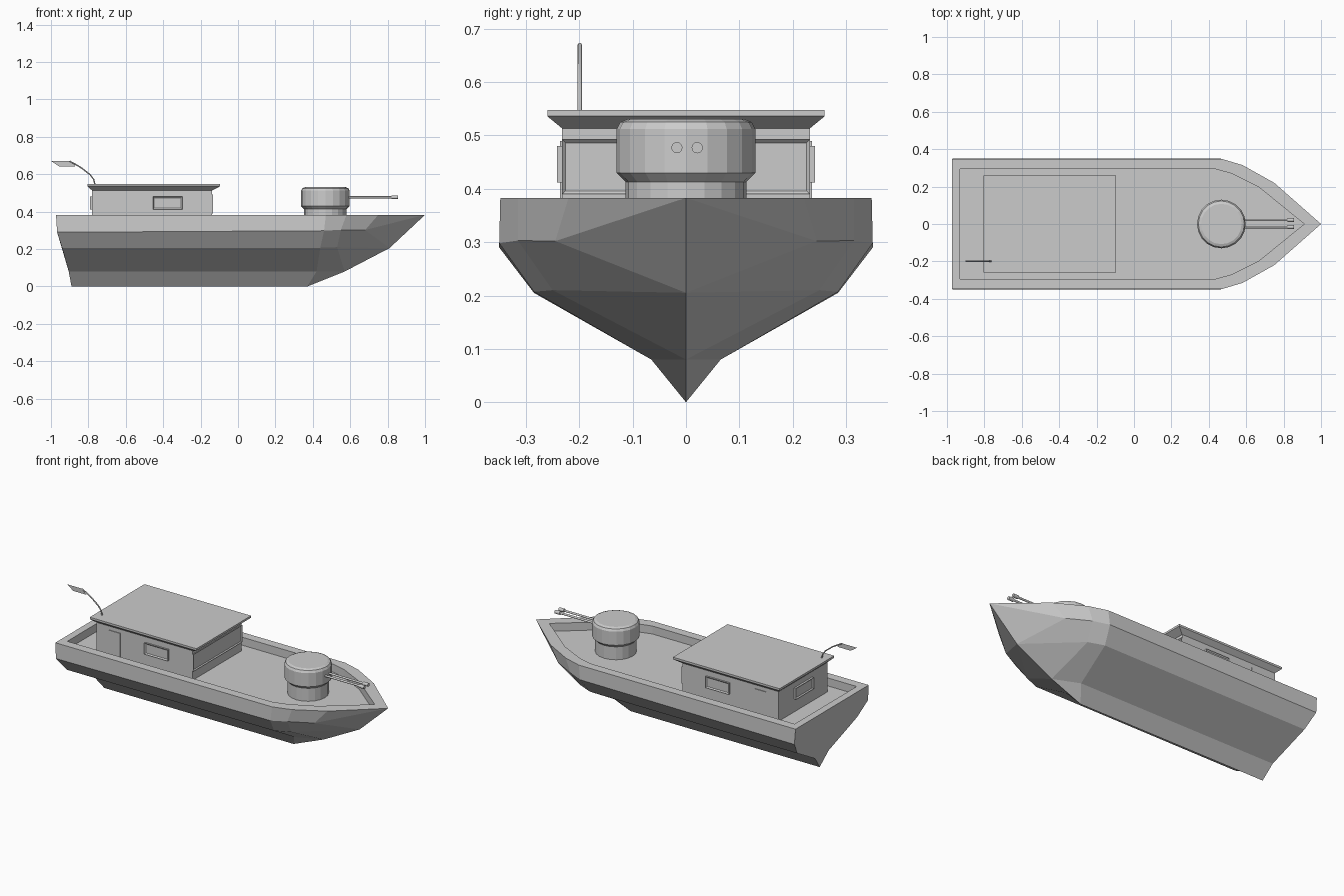
import bpy, bmesh, math
from mathutils import Vector

if "Cube" in bpy.data.objects:
    bpy.data.objects.remove(bpy.data.objects["Cube"])

TIP = (1.0, 0, 0.383)
DECK_Z = 0.335


def finish(name, bm):
    bmesh.ops.remove_doubles(bm, verts=bm.verts, dist=1e-5)
    bmesh.ops.recalc_face_normals(bm, faces=bm.faces)
    mesh = bpy.data.meshes.new(name)
    bm.to_mesh(mesh)
    bm.free()
    obj = bpy.data.objects.new(name, mesh)
    bpy.context.collection.objects.link(obj)
    return obj


def add_face(bm, points):
    pts = []
    for p in points:
        if tuple(p) not in pts:
            pts.append(tuple(p))
    if len(pts) > 2:
        bm.faces.new([bm.verts.new(p) for p in pts])


def mirror_y(p):
    return (p[0], -p[1], p[2])


def box(name, lo, hi, normal=None, rim=0.01, depth=0.005):
    """Box between two corners; the face along `normal` may get a recessed pane."""
    bm = bmesh.new()
    bmesh.ops.create_cube(bm, size=1)
    for v in bm.verts:
        v.co = Vector([lo[i] + (v.co[i] + 0.5) * (hi[i] - lo[i]) for i in range(3)])
    if normal:
        bm.normal_update()
        face = [f for f in bm.faces if f.normal.dot(Vector(normal)) > 0.9]
        bmesh.ops.inset_region(bm, faces=face, thickness=rim)
        bmesh.ops.translate(bm, verts=face[0].verts, vec=Vector(normal) * -depth)
    return finish(name, bm)


def lathe(name, profile, sides, matrix_fn):
    """Closed solid from (radius, height) rings."""
    bm = bmesh.new()
    rings = [[bm.verts.new(matrix_fn(r * math.cos(2 * math.pi * i / sides),
                                     r * math.sin(2 * math.pi * i / sides), h))
              for i in range(sides)] for r, h in profile]
    for a, b in zip(rings, rings[1:]):
        for i in range(sides):
            j = (i + 1) % sides
            bm.faces.new((a[i], a[j], b[j], b[i]))
    bm.faces.new(rings[0])
    bm.faces.new(rings[-1])
    return finish(name, bm)


# Hull: half sections from keel to sheer, stern to bow
sections = [
    [(-0.89, 0, 0), (-0.905, 0.065, 0.08), (-0.94, 0.285, 0.205), (-0.967, 0.35, 0.29), (-0.973, 0.348, 0.383)],
    [(0.37, 0, 0), (0.42, 0.065, 0.08), (0.44, 0.285, 0.207), (0.46, 0.35, 0.298), (0.47, 0.348, 0.383)],
    [(0.57, 0, 0.08), (0.57, 0, 0.08), (0.53, 0.25, 0.21), (0.55, 0.315, 0.303), (0.58, 0.315, 0.383)],
    [(0.81, 0, 0.205)] * 3 + [(0.68, 0.245, 0.302), (0.75, 0.22, 0.383)],
    [TIP] * 5,
]
inner = [(-0.93, 0.295), (0.43, 0.295), (0.52, 0.27), (0.67, 0.195), (0.91, 0)]
bm = bmesh.new()
for flip in (lambda p: p, mirror_y):
    for a, b in zip(sections, sections[1:]):
        for k in range(4):
            add_face(bm, [flip(p) for p in (a[k], b[k], b[k + 1], a[k + 1])])
    # Rim and inside of the bulwark
    for i in range(4):
        p, q = inner[i], inner[i + 1]
        add_face(bm, [flip(v) for v in (sections[i][4], sections[i + 1][4], (*q, 0.383), (*p, 0.383))])
        add_face(bm, [flip(v) for v in ((*p, 0.383), (*q, 0.383), (*q, DECK_Z), (*p, DECK_Z))])
# Transom, stern rim and deck
stern = sections[0]
add_face(bm, stern + [mirror_y(p) for p in reversed(stern[1:])])
p = (*inner[0], 0.383)
low = (*inner[0], DECK_Z)
add_face(bm, [stern[4], p, mirror_y(p), mirror_y(stern[4])])
add_face(bm, [p, low, mirror_y(low), mirror_y(p)])
deck = [(*q, DECK_Z) for q in inner]
add_face(bm, deck + [mirror_y(q) for q in reversed(deck[:-1])])
finish("hull", bm)

# Cabin walls
box("cabin_walls", (-0.78, -0.232, DECK_Z), (-0.14, 0.232, 0.515))

# Cabin roof with flared underside
bm = bmesh.new()
loops = []
for x0, x1, y, z in [(-0.78, -0.138, 0.232, 0.513), (-0.805, -0.095, 0.26, 0.536), (-0.805, -0.095, 0.26, 0.548)]:
    loops.append([(x0, -y, z), (x1, -y, z), (x1, y, z), (x0, y, z)])
for a, b in zip(loops, loops[1:]):
    for i in range(4):
        j = (i + 1) % 4
        add_face(bm, [a[i], a[j], b[j], b[i]])
add_face(bm, loops[0])
add_face(bm, loops[-1])
finish("cabin_roof", bm)

# Windows and doors
box("front_window", (-0.145, -0.232, 0.39), (-0.134, 0.232, 0.492), (1, 0, 0), 0.011, 0.008)
box("back_window", (-0.792, -0.085, 0.412), (-0.775, 0.085, 0.48), (-1, 0, 0), 0.01, 0.006)
for side, s in (("right", -1), ("left", 1)):
    def span(a, b):
        return sorted((s * a, s * b))
    y = span(0.225, 0.242)
    box(side + "_window", (-0.455, y[0], 0.412), (-0.298, y[1], 0.48), (0, s, 0), 0.01, 0.006)
    y = span(0.225, 0.236)
    box(side + "_door", (-0.70, y[0], DECK_Z), (-0.62, y[1], 0.49))

# Gun turret
lathe("turret", [(0.113, DECK_Z), (0.113, 0.413), (0.118, 0.418), (0.13, 0.43), (0.13, 0.512),
                 (0.123, 0.525), (0.108, 0.531)], 20,
      lambda u, v, h: (0.467 + u, v, h))

# Twin gun barrels with muzzles
for i, y in enumerate((-0.017, 0.021)):
    lathe(f"gun_barrel_{i + 1}", [(0.006, 0.57), (0.006, 0.82), (0.0105, 0.822), (0.0105, 0.855)], 12,
          lambda u, v, h, y=y: (h, y + u, 0.477 + v))

# Curved flag pole
curve = bpy.data.curves.new("flag_pole", 'CURVE')
curve.dimensions = '3D'
curve.bevel_depth = 0.004
curve.bevel_resolution = 1
path = [(-0.763, 0.54), (-0.772, 0.573), (-0.79, 0.597), (-0.834, 0.632), (-0.872, 0.655), (-0.9, 0.67)]
spline = curve.splines.new('POLY')
spline.points.add(len(path) - 1)
for pt, (x, z) in zip(spline.points, path):
    pt.co = (x, -0.199, z, 1)
bpy.context.collection.objects.link(bpy.data.objects.new("flag_pole", curve))

# Flag
bm = bmesh.new()
add_face(bm, [(x, -0.199, z) for x, z in
              [(-1.0, 0.671), (-0.9, 0.671), (-0.868, 0.65), (-0.872, 0.642), (-0.957, 0.642)]])
finish("flag", bm)
